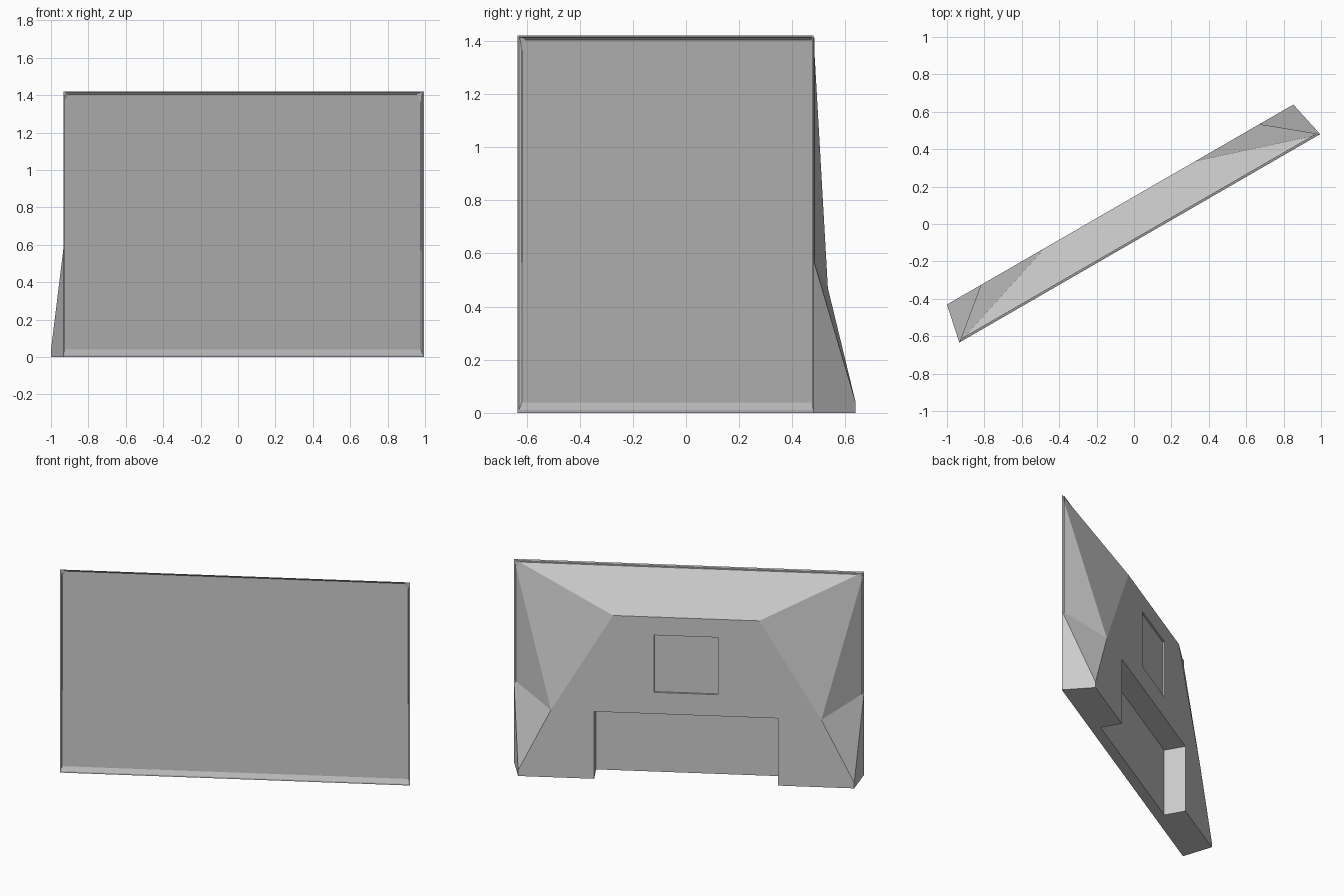
import bpy, bmesh
from math import radians
from mathutils import Matrix

cube = bpy.data.objects.get("Cube")
if cube:
    bpy.data.objects.remove(cube, do_unlink=True)

FRONT, BACK, TOP = -0.082, 0.127, 1.42
PLACE = Matrix.Rotation(radians(30), 4, 'Z') @ Matrix.Translation((-0.012, 0, 0))

grey = bpy.data.materials.new("casing_grey")
grey.use_nodes = True
colour = (0.6, 0.6, 0.6, 1)
grey.diffuse_color = colour
grey.node_tree.nodes["Principled BSDF"].inputs["Base Color"].default_value = colour


def make_object(name, bm):
    bmesh.ops.recalc_face_normals(bm, faces=bm.faces)
    mesh = bpy.data.meshes.new(name)
    bm.to_mesh(mesh)
    bm.free()
    mesh.materials.append(grey)
    obj = bpy.data.objects.new(name, mesh)
    bpy.context.collection.objects.link(obj)
    obj.matrix_world = PLACE
    return obj


def make_box(name, half_width, y0, y1, z0, z1):
    bm = bmesh.new()
    bmesh.ops.create_cube(bm, size=1)
    bmesh.ops.scale(bm, vec=(2 * half_width, y1 - y0, z1 - z0), verts=bm.verts)
    bmesh.ops.translate(bm, vec=(0, (y0 + y1) / 2, (z0 + z1) / 2), verts=bm.verts)
    return make_object(name, bm)


# Points on one half of the casing: half width, depth, height
points = {
    "top": (1.114, FRONT, TOP), "mid": (1.114, FRONT, 0.575),
    "low": (1.114, FRONT, 0.04), "foot": (1.114, FRONT, 0),
    "back_top": (0.465, BACK, 1.147), "back_mid": (0.86, BACK, 0.47),
    "back_low": (1.069, BACK, 0.04), "back_foot": (1.069, BACK, 0),
    "rim_top": (1.104, FRONT, TOP - 0.006), "rim_foot": (1.104, FRONT, 0.01),
    "screen_top": (1.102, FRONT + 0.012, TOP - 0.008),
    "screen_foot": (1.102, FRONT + 0.012, 0.04),
}
# Faces repeated on both sides
side_faces = [
    "top back_top back_mid", "top back_mid mid", "mid back_mid back_low",
    "mid back_low low", "low back_low back_foot foot",
    "top mid low foot rim_foot rim_top",
    "rim_top rim_foot screen_foot screen_top",
]
# Edges joined straight across from side to side
bridges = [
    "top back_top", "back_foot foot", "top rim_top", "foot rim_foot",
    "rim_top screen_top", "rim_foot screen_foot", "screen_top screen_foot",
]
back_outline = ["back_top", "back_mid", "back_low", "back_foot"]

# Casing with tapered back and a shallow framed screen
bm = bmesh.new()
left, right = ({k: bm.verts.new((s * x, y, z)) for k, (x, y, z) in points.items()}
               for s in (1, -1))
for half in (left, right):
    for face in side_faces:
        bm.faces.new([half[k] for k in face.split()])
for pair in bridges:
    a, b = pair.split()
    bm.faces.new([left[a], left[b], right[b], right[a]])
bm.faces.new([left[k] for k in back_outline] + [right[k] for k in reversed(back_outline)])
casing = make_object("screen_casing", bm)

# Stand notch and square mounting recess in the back
cutters = [
    make_box("stand_notch_cutter", 0.585, -0.015, 0.3, -0.2, 0.47),
    make_box("mount_recess_cutter", 0.203, BACK - 0.012, 0.3, 0.62, 1.02),
]
for cutter in cutters:
    cutter.hide_render = True
    mod = casing.modifiers.new(cutter.name, 'BOOLEAN')
    mod.object = cutter
    mod.solver = 'EXACT'
graph = bpy.context.evaluated_depsgraph_get()
result = bpy.data.meshes.new_from_object(casing.evaluated_get(graph))
casing.modifiers.clear()
casing.data = result
for cutter in cutters:
    bpy.data.objects.remove(cutter, do_unlink=True)
